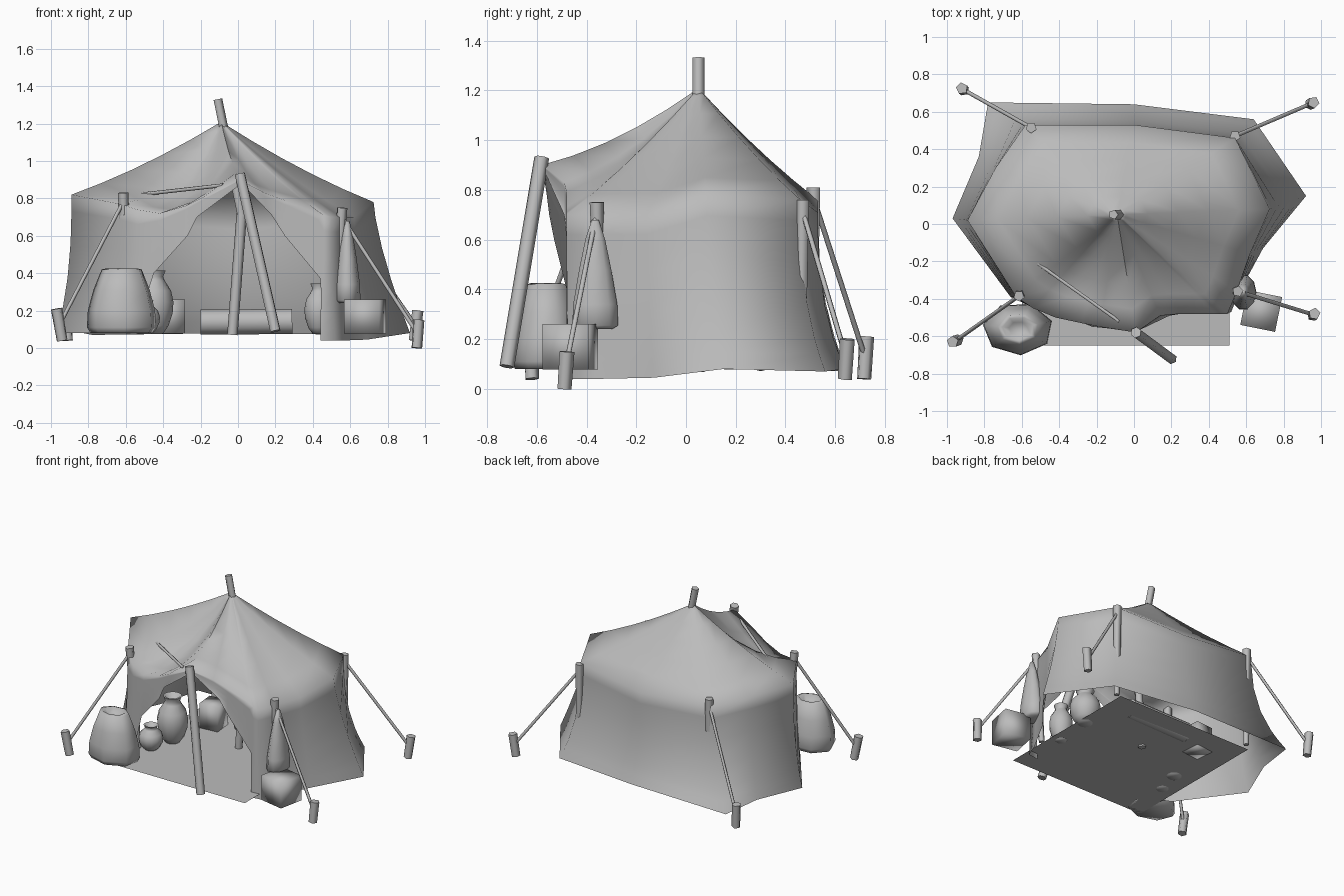
import bpy, bmesh, math
from mathutils import Vector

cube = bpy.data.objects.get("Cube")
if cube:
    bpy.data.objects.remove(cube, do_unlink=True)

grey = bpy.data.materials.new("plain_grey")
grey.use_nodes = True
grey.diffuse_color = (0.5, 0.5, 0.5, 1)
grey.node_tree.nodes["Principled BSDF"].inputs["Base Color"].default_value = (0.5, 0.5, 0.5, 1)


def finish(name, bm, angle=75):
    bmesh.ops.recalc_face_normals(bm, faces=bm.faces)
    mesh = bpy.data.meshes.new(name)
    bm.to_mesh(mesh)
    bm.free()
    mesh.materials.append(grey)
    ob = bpy.data.objects.new(name, mesh)
    bpy.context.collection.objects.link(ob)
    bpy.ops.object.select_all(action='DESELECT')
    ob.select_set(True)
    bpy.context.view_layer.objects.active = ob
    bpy.ops.object.shade_smooth_by_angle(angle=math.radians(angle))


def rod(name, a, b, r1, r2=None, sides=6):
    """Straight tapered rod between two points."""
    a, b = Vector(a), Vector(b)
    bm = bmesh.new()
    bmesh.ops.create_cone(bm, cap_ends=True, segments=sides, radius1=r1,
                          radius2=r2 or r1, depth=(b - a).length)
    bm.transform((b - a).to_track_quat('Z', 'Y').to_matrix().to_4x4())
    bmesh.ops.translate(bm, vec=(a + b) / 2, verts=bm.verts)
    finish(name, bm)


def lathe(name, centre, profile, sides=14, stretch=(1, 1), turn=0.0, angle=75):
    """Stack of rings (radius, z) around a vertical axis, capped at both ends."""
    bm = bmesh.new()
    rings = []
    for r, z in profile:
        rings.append([bm.verts.new((centre[0] + stretch[0] * r * math.cos(turn + math.tau * i / sides),
                                    centre[1] + stretch[1] * r * math.sin(turn + math.tau * i / sides), z))
                      for i in range(sides)])
    for lo, hi in zip(rings, rings[1:]):
        for i in range(sides):
            j = (i + 1) % sides
            bm.faces.new((lo[i], lo[j], hi[j], hi[i]))
    bm.faces.new(rings[0])
    bm.faces.new(rings[-1])
    finish(name, bm, angle)


# Canopy: eave point, hem point and roof sag of each column, going round the tent
columns = [
    ((-.89, .02, .82), (-.97, .03, .08), .1),
    ((-.74, .30, .79), (-.83, .36, .08), .1),
    ((-.58, .53, .76), (-.78, .65, .07), .08),
    ((0, .53, .71), (0, .64, .08), .03),
    ((.54, .46, .76), (.64, .56, .07), .08),
    ((.725, .08, .78), (.92, .15, .08), .1),
    ((.62, -.16, .70), (.69, -.13, .045), .1),
    ((.55, -.36, .70), (.56, -.37, .04), .1),
    ((.50, -.48, .70), (.52, -.47, .04), .1),
    ((.46, -.48, .71), (.44, -.48, .04), .12),
    ((.43, -.48, .73), (.45, -.48, .36), .15),
    ((.25, -.48, .79), (.25, -.48, .60), .2),
    ((.14, -.49, .83), (.19, -.49, .70), .2),
    ((.01, -.58, .90), (.02, -.57, .88), .15),
    ((-.18, -.55, .81), (-.22, -.55, .70), .35),
    ((-.28, -.53, .76), (-.27, -.53, .60), .42),
    ((-.42, -.50, .72), (-.45, -.48, .40), .5),
    ((-.54, -.45, .74), (-.55, -.44, .08), .5),
    ((-.63, -.39, .77), (-.66, -.39, .08), .4),
]
peak = Vector((-.09, .05, 1.21))
bm = bmesh.new()
top = bm.verts.new(peak)
grid = []
for eave, hem, sag in columns:
    eave, hem = Vector(eave), Vector(hem)
    col = []
    for t in (.06, .2, .4, .6, .8, 1):
        p = peak.lerp(eave, t)
        p.z -= sag * t * (1 - t)
        col.append(bm.verts.new(p))
    power = 1.4 if hem.x > .68 else 2.6
    for t in (.12, .35, .6, .8, .9, 1):
        p = eave.lerp(hem, t)
        flare = t ** power
        p.x = eave.x + (hem.x - eave.x) * flare
        p.y = eave.y + (hem.y - eave.y) * flare
        col.append(bm.verts.new(p))
    grid.append(col)
for a, b in zip(grid, grid[1:] + grid[:1]):
    bm.faces.new((top, a[0], b[0]))
    for k in range(len(a) - 1):
        bm.faces.new((a[k], a[k + 1], b[k + 1], b[k]))
finish("tent_canopy", bm, 85)

# Ground cloth
bm = bmesh.new()
bm.faces.new([bm.verts.new((x, y, .08)) for x, y in ((-.6, -.65), (.51, -.65), (.51, .47), (-.6, .47))])
finish("ground_cloth", bm)

# Central and front poles, ridge stick
rod("centre_pole_lower", (-.03, .05, .07), (.02, .05, .72), .028)
rod("centre_pole_upper", (.02, .05, .70), (-.11, .05, 1.33), .026, sides=5)
rod("front_pole", (.20, -.72, .09), (.01, -.58, .93), .03)
rod("awning_stick", (-.53, -.20, .82), (-.08, -.52, .87), .01)

# Corner poles with guy lines and stakes: pole top, pole foot, stake head, stake foot
corners = {
    "front_right": ((-.615, -.385, .83), (-.58, -.33, .08), (-.97, -.63, .21), (-.94, -.62, .04)),
    "front_left": ((.555, -.36, .75), (.52, -.34, .08), (.965, -.48, .15), (.955, -.49, 0)),
    "back_left": ((.54, .47, .76), (.54, .465, .08), (.96, .65, .20), (.94, .64, .04)),
    "back_right": ((-.55, .515, .81), (-.55, .51, .08), (-.92, .725, .21), (-.91, .715, .04)),
}
for name, (head, foot, stake_top, stake_foot) in corners.items():
    rod(name + "_pole", foot, head, .02, .03, 5)
    rod(name + "_stake", stake_foot, stake_top, .03, .032, 5)
    mid = Vector(stake_top).lerp(Vector(stake_foot), .5)
    rod(name + "_guy_line", Vector(head) - Vector((0, 0, .05)), mid, .011, sides=5)

# Large sack with a sunken mouth
lathe("large_sack", (-.62, -.56), [(.17, .08), (.19, .11), (.185, .20), (.155, .31), (.11, .42), (.085, .425), (.05, .39)],
      sides=7, stretch=(1, .75), turn=.3)

# Hanging bag on the front pole
lathe("hanging_bag", (.585, -.365), [(.07, .24), (.097, .255), (.093, .34), (.068, .48), (.042, .60), (.015, .68)],
      sides=10, stretch=(.72, 1))


# Soft-edged bundles
def bundle(name, centre, size, turn):
    half = size / math.sqrt(2)
    lathe(name, centre, [(half, .078), (half, .26)], sides=4, turn=math.pi / 4 + turn, angle=100)


bundle("outer_bundle", (.68, -.465), .19, -.2)
bundle("inner_bundle", (-.36, .23), .14, .1)


# Clay pots share one outline
def pot(name, centre, radius, height):
    outline = [(.45, 0), (.75, .13), (.96, .33), (1, .5), (.88, .68), (.55, .84), (.47, .9), (.6, 1), (.48, 1), (.38, .9)]
    lathe(name, centre, [(r * radius, .075 + z * height) for r, z in outline])


pot("tall_pot", (-.45, -.12), .105, .34)
pot("small_pot", (-.50, -.30), .083, .18)
pot("side_pot", (.435, -.24), .08, .27)
pot("rear_pot", (.46, .04), .105, .25)

# Rolled rug
rod("rolled_rug", (-.20, .30, .138), (.29, .30, .142), .067, sides=12)
